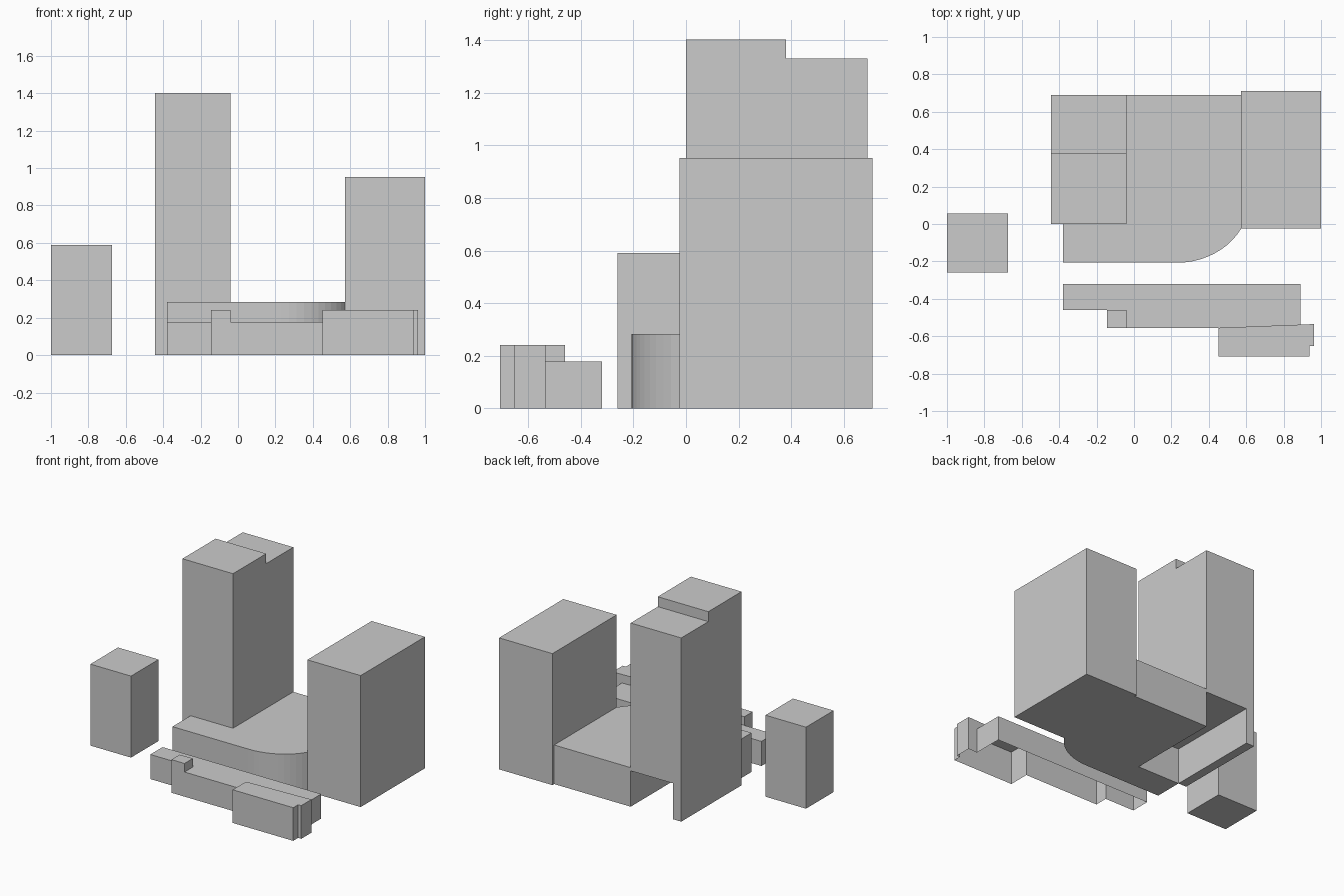
import bpy, bmesh, math

if "Cube" in bpy.data.objects:
    bpy.data.objects.remove(bpy.data.objects["Cube"])


def finish(name, bm):
    bmesh.ops.remove_doubles(bm, verts=bm.verts, dist=0.0005)
    mesh = bpy.data.meshes.new(name)
    bm.to_mesh(mesh)
    bm.free()
    obj = bpy.data.objects.new(name, mesh)
    bpy.context.collection.objects.link(obj)
    return obj


def prism(name, outline, offset, start, end):
    """Closed solid: outline points placed by offset(a, b, depth)."""
    bm = bmesh.new()
    rings = [[bm.verts.new(offset(a, b, d)) for a, b in outline] for d in (start, end)]
    for ring in rings:
        bm.faces.new(ring)
    for i in range(len(outline)):
        j = (i + 1) % len(outline)
        bm.faces.new((rings[0][i], rings[0][j], rings[1][j], rings[1][i]))
    bmesh.ops.recalc_face_normals(bm, faces=bm.faces)
    return finish(name, bm)


def box(name, x0, x1, y0, y1, z0, z1):
    return prism(name, [(x0, y0), (x1, y0), (x1, y1), (x0, y1)],
                 lambda a, b, d: (a, b, d), z0, z1)


# Plain towers
box("small_tower", -1.0, -0.675, -0.26, 0.055, 0, 0.59)
box("right_tower", 0.573, 1.0, -0.025, 0.71, 0, 0.952)

# Tall tower with stepped roof, hollowed below so it stands on a side wall
tower = prism("tall_tower",
              [(0, 0), (0.69, 0), (0.69, 1.33), (0.38, 1.33), (0.38, 1.402), (0, 1.402)],
              lambda a, b, d: (d, a, b), -0.445, -0.04)
cutter = box("passage_cutter", -0.38, 0.1, -0.1, 0.8, -0.1, 0.26)
cutter.hide_render = True
cutter.hide_viewport = True
cut = tower.modifiers.new("passage", 'BOOLEAN')
cut.operation = 'DIFFERENCE'
cut.object = cutter
cut.solver = 'EXACT'

# Podium with rounded front corner
radius = 0.39
sweep = math.asin(0.343 / radius)
steps = 10
arc = [(0.23 + radius * math.sin(sweep * i / steps),
        -0.207 + 0.182 * (1 - math.cos(sweep * i / steps)) / (1 - math.cos(sweep)))
       for i in range(steps + 1)]
prism("podium", [(-0.38, -0.207)] + arc +
      [(0.573, 0.69), (-0.04, 0.69), (-0.04, 0), (-0.38, 0)],
      lambda a, b, d: (a, b, d), 0, 0.283)

# Low front building: roofs at two levels, open underneath
# each corner is (x, y, foot of the wall to the next corner, None for no wall)
LOW, HIGH = 0.178, 0.24
sections = [
    (LOW, [(-0.38, -0.46, 0), (-0.145, -0.46, None), (-0.04, -0.46, None),
           (-0.04, -0.555, 0), (0.453, -0.555, None), (0.89, -0.538, 0),
           (0.89, -0.32, 0), (-0.38, -0.32, 0)]),
    (HIGH, [(-0.145, -0.555, 0), (-0.04, -0.555, LOW),
            (-0.04, -0.46, LOW), (-0.145, -0.46, 0)]),
    (HIGH, [(0.453, -0.708, 0), (0.938, -0.708, 0), (0.938, -0.652, 0),
            (0.963, -0.652, 0), (0.963, -0.535, 0), (0.89, -0.538, LOW),
            (0.453, -0.555, 0)]),
]
bm = bmesh.new()
for height, corners in sections:
    bm.faces.new([bm.verts.new((x, y, height)) for x, y, _ in corners])
    for (x0, y0, foot), (x1, y1, _) in zip(corners, corners[1:] + corners[:1]):
        if foot is not None:
            bm.faces.new([bm.verts.new(p) for p in
                          ((x0, y0, foot), (x1, y1, foot), (x1, y1, height), (x0, y0, height))])
finish("low_front_building", bm)
